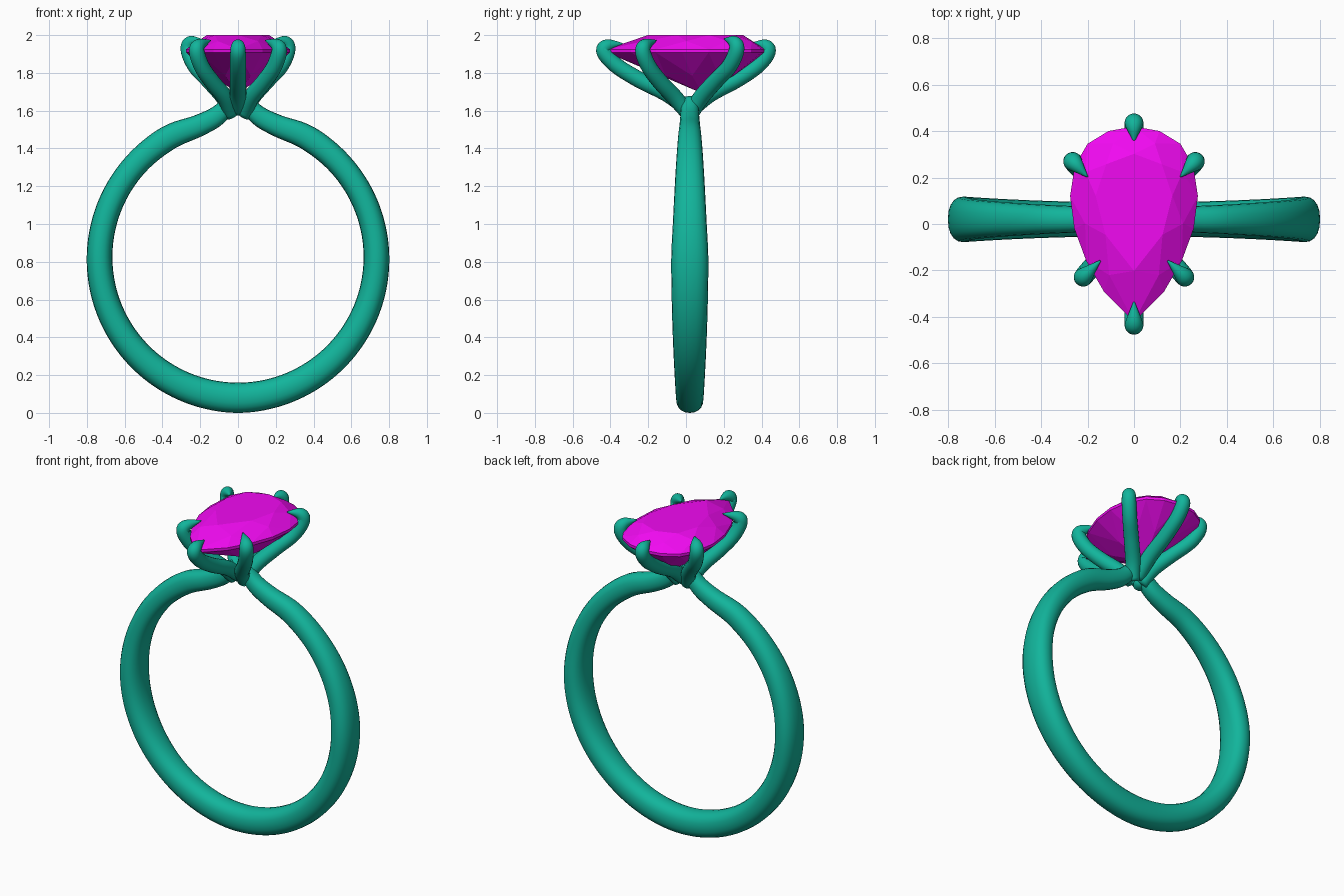
import bpy, bmesh, math
from mathutils import Vector

if "Cube" in bpy.data.objects:
    bpy.data.objects.remove(bpy.data.objects["Cube"])


def material(name, color):
    m = bpy.data.materials.new(name)
    m.diffuse_color = color
    m.use_nodes = True
    m.node_tree.nodes["Principled BSDF"].inputs["Base Color"].default_value = m.diffuse_color
    return m


METAL = material("metal", (0.006, 0.46, 0.33, 1))
GEM = material("gem", (0.88, 0.003, 0.88, 1))


def add_object(name, bm, mat, smooth):
    bmesh.ops.recalc_face_normals(bm, faces=bm.faces[:])
    for f in bm.faces:
        f.smooth = smooth
    me = bpy.data.meshes.new(name)
    bm.to_mesh(me)
    bm.free()
    me.materials.append(mat)
    ob = bpy.data.objects.new(name, me)
    bpy.context.collection.objects.link(ob)
    return ob


def spline(pts, steps):
    """Catmull-Rom through points of (x, y, z, normal radius, side radius)."""
    p = [Vector(q) for q in pts]
    p = [2 * p[0] - p[1]] + p + [2 * p[-1] - p[-2]]
    out = []
    for i in range(1, len(p) - 2):
        a, b, c, d = p[i - 1:i + 3]
        for s in range(steps):
            t = s / steps
            out.append(0.5 * (2 * b + (c - a) * t + (2 * a - 5 * b + 4 * c - d) * t * t
                              + (3 * b - a - 3 * c + d) * t ** 3))
    return out + [p[-2]]


def tube(name, pts, side, steps=6, sides=20, power=2.0):
    path = spline(pts, steps)
    side = Vector(side).normalized()
    bm = bmesh.new()
    rings = []
    for i, q in enumerate(path):
        tan = Vector(path[min(i + 1, len(path) - 1)][:3]) - Vector(path[max(i - 1, 0)][:3])
        nor = tan.cross(side).normalized()
        ring = []
        for k in range(sides):
            a = 2 * math.pi * k / sides
            c, s = math.cos(a), math.sin(a)
            u = math.copysign(abs(c) ** (2 / power), c) * max(q[3], 0.002)
            v = math.copysign(abs(s) ** (2 / power), s) * max(q[4], 0.002)
            ring.append(bm.verts.new(Vector(q[:3]) + nor * u + side * v))
        rings.append(ring)
    for r0, r1 in zip(rings, rings[1:]):
        for k in range(sides):
            j = (k + 1) % sides
            bm.faces.new((r0[k], r0[j], r1[j], r1[k]))
    bm.faces.new(rings[0])
    bm.faces.new(rings[-1])
    return add_object(name, bm, METAL, True)


# Band: round hoop, wider at the sides, whose ends sweep up into the head
YC, ZC, RI = 0.02, 0.825, 0.665
half = []
for deg in range(0, 151, 15):
    a = math.radians(deg)
    h = 0.074 + 0.006 * math.cos(a) - 0.006 * math.sin(a)
    w = 0.073 + 0.025 * math.sin(a) ** 2 if deg <= 90 else 0.098 - 0.036 * (deg - 90) / 60
    half.append((math.sin(a) * (RI + h), YC, ZC - math.cos(a) * (RI + h), h, w))
half += [(0.21, YC, 1.52, 0.058, 0.055), (0.11, YC, 1.573, 0.052, 0.05),
         (0.035, YC, 1.65, 0.04, 0.045)]
full = [(-q[0],) + q[1:] for q in half[:0:-1]] + half
tube("band", full, (0, 1, 0), power=2.3)

# Prongs: claws rising from the hub, curling over the stone to a pointed tip
RADII = (0.04, 0.044, 0.043, 0.042, 0.041, 0.034, 0.003)


def prong(name, pts, side):
    tube(name, [p + (r, r) for p, r in zip(pts, RADII)], side)


prong("front_prong", [(0, 0.01, 1.605), (0, -0.1, 1.69), (0, -0.25, 1.765), (0, -0.37, 1.84),
                      (0, -0.434, 1.912), (0, -0.412, 1.945), (0, -0.335, 1.955)], (1, 0, 0))
prong("back_prong", [(0, 0.03, 1.605), (0, 0.13, 1.69), (0, 0.27, 1.765), (0, 0.38, 1.84),
                     (0, 0.434, 1.912), (0, 0.415, 1.945), (0, 0.355, 1.96)], (1, 0, 0))
for sx, label in ((-1, "left"), (1, "right")):
    back = [(0.03, 0.025, 1.58), (0.075, 0.08, 1.67), (0.15, 0.155, 1.755), (0.225, 0.23, 1.835),
            (0.263, 0.268, 1.92), (0.25, 0.255, 1.963), (0.2, 0.203, 1.98)]
    front = [(0.03, 0.015, 1.58), (0.07, -0.06, 1.67), (0.135, -0.135, 1.75), (0.19, -0.195, 1.83),
             (0.218, -0.228, 1.91), (0.205, -0.215, 1.947), (0.145, -0.158, 1.972)]
    prong(label + "_back_prong", [(sx * x, y, z) for x, y, z in back], (1, -sx, 0))
    prong(label + "_front_prong", [(sx * x, y, z) for x, y, z in front], (1, sx, 0))

# Stone: pear-shaped brilliant cut with table, crown, girdle and pavilion
right = [(0.11, 0.4), (0.2, 0.345), (0.255, 0.25), (0.275, 0.12), (0.257, -0.02),
         (0.205, -0.16), (0.13, -0.29)]
outline = [(0, 0.42)] + right + [(0, -0.42)] + [(-x, y) for x, y in right[::-1]]
N = len(outline)
bm = bmesh.new()


def ring(z, scale=1.0, yc=0.0, start=0, step=1):
    return [bm.verts.new((x * scale, yc + (y - yc) * scale, z)) for x, y in outline[start::step]]


upper, lower = ring(1.925), ring(1.908)
table = ring(2.0, 0.6, 0.125, 0, 2)
star = ring(1.968, 0.82, 0.1, 1, 2)
belly = ring(1.785, 0.52, 0.09, 1, 2)
culet = bm.verts.new((0, 0.09, 1.69))
bm.faces.new(table)
for i in range(N):
    j = (i + 1) % N
    bm.faces.new((upper[i], upper[j], lower[j], lower[i]))
for k in range(N // 2):
    a, b, c = 2 * k, 2 * k + 1, (2 * k + 2) % N
    bm.faces.new((table[k], table[(k + 1) % (N // 2)], star[k]))
    bm.faces.new((table[k], star[k - 1], upper[a], star[k]))
    bm.faces.new((culet, belly[k - 1], lower[a], belly[k]))
    for mid, girdle in ((star, upper), (belly, lower)):
        bm.faces.new((mid[k], girdle[a], girdle[b]))
        bm.faces.new((mid[k], girdle[b], girdle[c]))
add_object("stone", bm, GEM, False)
